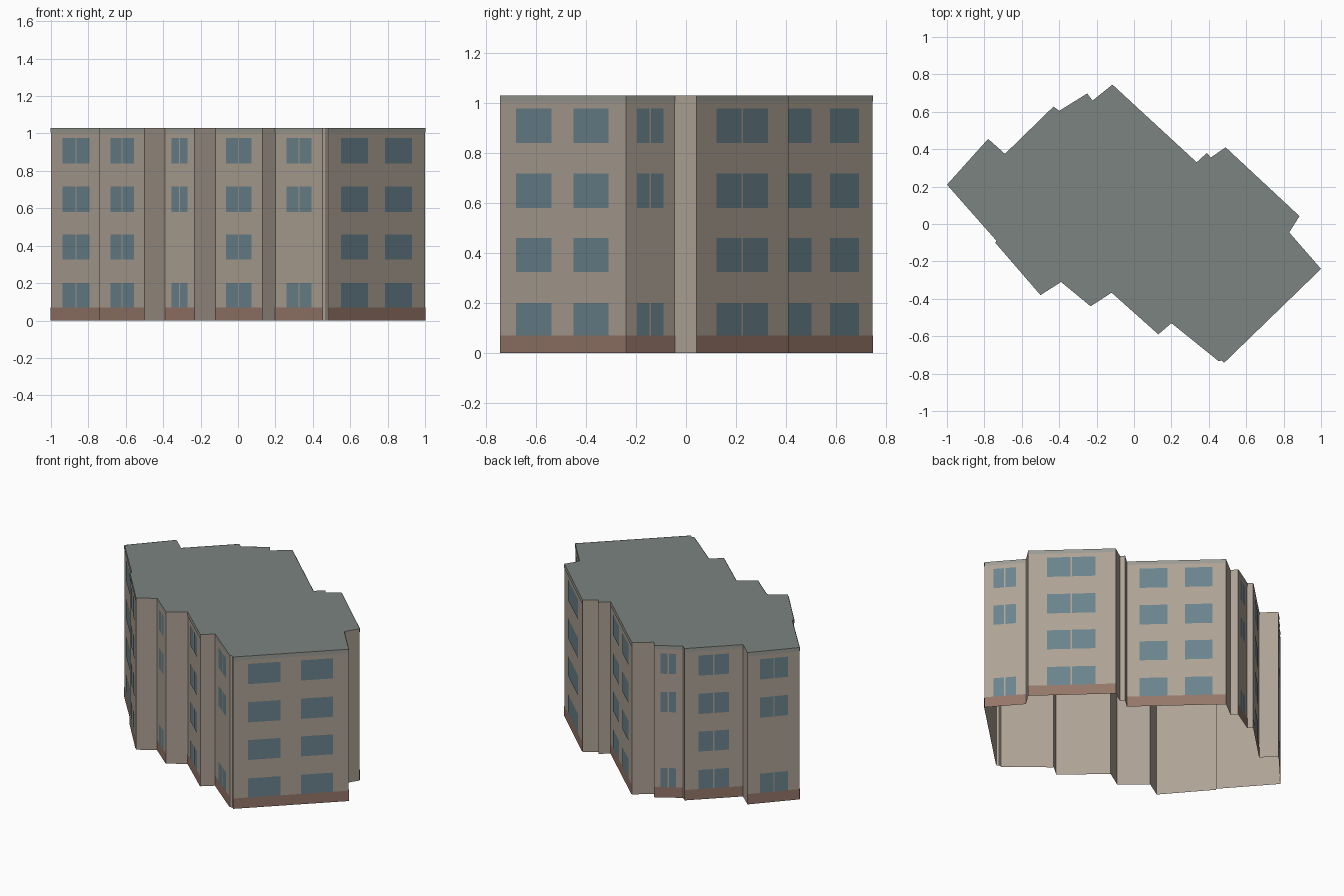
import bpy
from mathutils import Vector

if "Cube" in bpy.data.objects:
    bpy.data.objects.remove(bpy.data.objects["Cube"])

H = 1.03            # roof height
BASE = 0.07         # top of the brown plinth
BAND = 1.005        # underside of the roof edging
LEVELS = [(0.07, 0.20), (0.325, 0.46), (0.58, 0.717), (0.84, 0.977)]
ALL, SKIP = (0, 1, 2, 3), (0, 2, 3)


def material(name, rgb):
    m = bpy.data.materials.new(name)
    m.diffuse_color = (*rgb, 1)
    m.use_nodes = True
    m.node_tree.nodes["Principled BSDF"].inputs["Base Color"].default_value = m.diffuse_color
    return m


def mesh_object(name, quads, mat):
    verts = [v for q in quads for v in q]
    faces, n = [], 0
    for q in quads:
        faces.append(tuple(range(n, n + len(q))))
        n += len(q)
    me = bpy.data.meshes.new(name)
    me.from_pydata(verts, [], faces)
    me.materials.append(mat)
    ob = bpy.data.objects.new(name, me)
    bpy.context.collection.objects.link(ob)
    return ob


# Footprint, counter-clockwise: corner x, y, then for decorated facades the
# (window spans along the wall, floors, centre bar)
PAIR = [(0.13, 0.41), (0.585, 0.865)]
PLAN = [
    (-1.00, 0.21, ([(0.24, 0.78)], ALL, True)),
    (-0.735, -0.09, None),
    (-0.742, -0.10, ([(0.25, 0.77)], ALL, True)),
    (-0.50, -0.38, None),
    (-0.39, -0.31, ([(0.23, 0.76)], SKIP, True)),
    (-0.232, -0.44, None),
    (-0.12, -0.367, ([(0.23, 0.77)], ALL, True)),
    (0.13, -0.59, None),
    (0.20, -0.53, ([(0.24, 0.77)], SKIP, True)),
    (0.452, -0.733, None),
    (0.47, -0.73, None),
    (0.482, -0.742, (PAIR, ALL, False)),
    (1.00, -0.24, ([(0.22, 0.76)], SKIP, True)),
    (0.83, -0.045, None),
    (0.885, 0.042, ([(0.215, 0.77)], ALL, True)),
    (0.49, 0.41, None),
    (0.41, 0.355, None),
    (0.39, 0.38, None),
    (0.335, 0.33, (PAIR, ALL, False)),
    (-0.115, 0.745, None),
    (-0.222, 0.66, None),
    (-0.25, 0.698, ([(0.22, 0.76)], SKIP, True)),
    (-0.40, 0.605, None),
    (-0.43, 0.628, ([(0.24, 0.76)], ALL, True)),
    (-0.69, 0.375, None),
    (-0.78, 0.455, ([(0.24, 0.78)], SKIP, True)),
]


def panel(a, b, u0, u1, z0, z1, out=0.0):
    """Upright rectangle on wall a-b between fractions u0 and u1."""
    d = b - a
    o = Vector((d.y, -d.x)).normalized() * out
    p, q = a + d * u0 + o, a + d * u1 + o
    return [(p.x, p.y, z0), (q.x, q.y, z0), (q.x, q.y, z1), (p.x, p.y, z1)]


walls, plinth, edging, glass = [], [], [], []
pts = [Vector((x, y)) for x, y, _ in PLAN]
for i, (_, _, facade) in enumerate(PLAN):
    a, b = pts[i], pts[(i + 1) % len(pts)]
    walls.append(panel(a, b, 0, 1, 0, H))
    if not facade:
        continue
    spans, floors, bar = facade
    plinth.append(panel(a, b, 0, 1, 0, BASE, 0.002))
    edging.append(panel(a, b, 0, 1, BAND, H, 0.002))
    gap = 0.004 / (b - a).length
    for u0, u1 in spans:
        mid = (u0 + u1) / 2
        panes = [(u0, mid - gap), (mid + gap, u1)] if bar else [(u0, u1)]
        for f in floors:
            for s, e in panes:
                glass.append(panel(a, b, s, e, *LEVELS[f], 0.002))

# Open-bottomed wall shell, flat roof and the surface panels
roof_mat = material("roof_grey", (0.20, 0.23, 0.215))
mesh_object("walls", walls, material("wall_tan", (0.42, 0.36, 0.30)))
mesh_object("roof", [[(p.x, p.y, H) for p in pts]], roof_mat)
mesh_object("plinth", plinth, material("plinth_brown", (0.30, 0.18, 0.14)))
mesh_object("roof_edging", edging, material("edging_grey", (0.33, 0.33, 0.30)))
mesh_object("windows", glass, material("window_blue", (0.145, 0.23, 0.265)))
